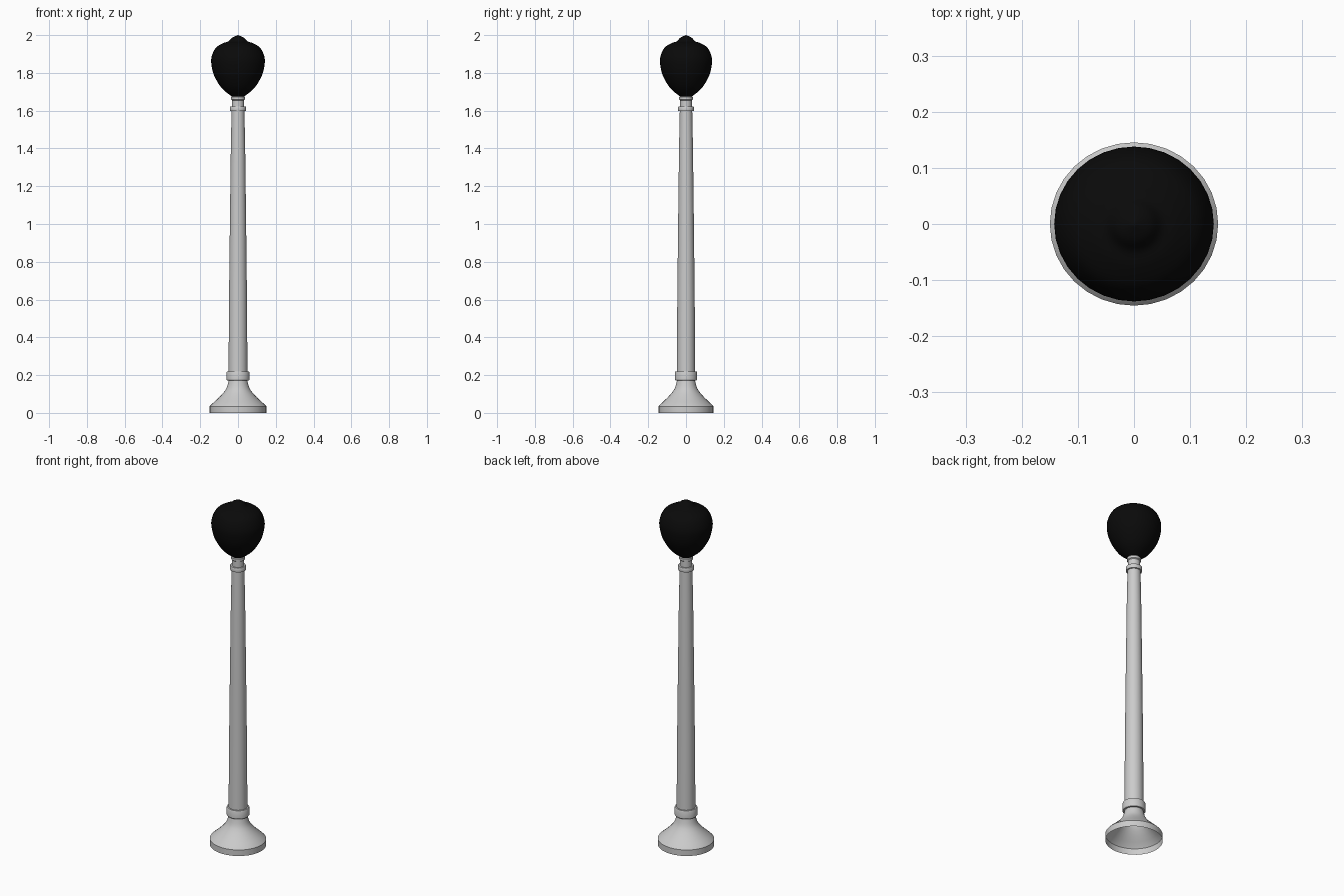
import bpy, bmesh, math

if "Cube" in bpy.data.objects:
    bpy.data.objects.remove(bpy.data.objects["Cube"])

SIDES = 32
Y_SCALE = 0.97  # the post is very slightly narrower front to back


def smooth_profile(pts, steps=4):
    """Catmull-Rom interpolation of a (radius, z) profile."""
    p = [pts[0]] + pts + [pts[-1]]
    out = []
    for a, b, c, d in zip(p, p[1:], p[2:], p[3:]):
        for s in range(steps):
            t = s / steps
            out.append(tuple(0.5 * (2 * b[k] + (c[k] - a[k]) * t
                       + (2 * a[k] - 5 * b[k] + 4 * c[k] - d[k]) * t * t
                       + (3 * b[k] - a[k] - 3 * c[k] + d[k]) * t ** 3) for k in (0, 1)))
    return out + [pts[-1]]


def lathe(name, profile, angle=30):
    """Revolve a (radius, z) profile around z."""
    bm = bmesh.new()
    rings = []
    for r, z in profile:
        if r < 1e-5:
            rings.append([bm.verts.new((0, 0, z))] * SIDES)
        else:
            rings.append([bm.verts.new((r * math.cos(2 * math.pi * i / SIDES),
                                        r * Y_SCALE * math.sin(2 * math.pi * i / SIDES), z))
                          for i in range(SIDES)])
    for lo, hi in zip(rings, rings[1:]):
        for i in range(SIDES):
            j = (i + 1) % SIDES
            bm.faces.new(dict.fromkeys((lo[i], lo[j], hi[j], hi[i])))
    mesh = bpy.data.meshes.new(name)
    bm.to_mesh(mesh)
    bm.free()
    ob = bpy.data.objects.new(name, mesh)
    bpy.context.collection.objects.link(ob)
    bpy.ops.object.select_all(action='DESELECT')
    ob.select_set(True)
    bpy.context.view_layer.objects.active = ob
    bpy.ops.object.shade_smooth_by_angle(angle=math.radians(angle))
    return ob


# Flared base, open underneath
lathe("base", [(0.15, 0), (0.15, 0.035)]
      + smooth_profile([(0.143, 0.043), (0.10, 0.082), (0.068, 0.118),
                        (0.056, 0.145), (0.049, 0.172)], 2))

# Lower collar, shaft and upper collar
lathe("lower_collar", [(0.049, 0.172), (0.058, 0.172), (0.061, 0.177),
                       (0.061, 0.213), (0.058, 0.22), (0.049, 0.22)])
lathe("shaft", [(0.05, 0.22), (0.0475, 0.6), (0.043, 1.0), (0.038, 1.4), (0.034, 1.597)])
lathe("upper_collar", [(0.034, 1.597), (0.042, 1.597), (0.043, 1.601),
                       (0.043, 1.617), (0.041, 1.621), (0.032, 1.621)])

# Neck and holder ring under the globe
lathe("neck", [(0.032, 1.621), (0.032, 1.655), (0.037, 1.659),
               (0.037, 1.672), (0.03, 1.68)])

# Globe with a small knob on top
globe = lathe("globe", smooth_profile([
    (0.028, 1.672), (0.085, 1.718), (0.126, 1.785), (0.141, 1.845), (0.139, 1.888),
    (0.118, 1.932), (0.08, 1.957), (0.051, 1.967), (0.03, 1.987), (0, 2.0)]), 60)
black = bpy.data.materials.new("black_glass")
black.diffuse_color = (0.003, 0.003, 0.003, 1)
black.use_nodes = True
black.node_tree.nodes["Principled BSDF"].inputs["Base Color"].default_value = black.diffuse_color
globe.data.materials.append(black)
